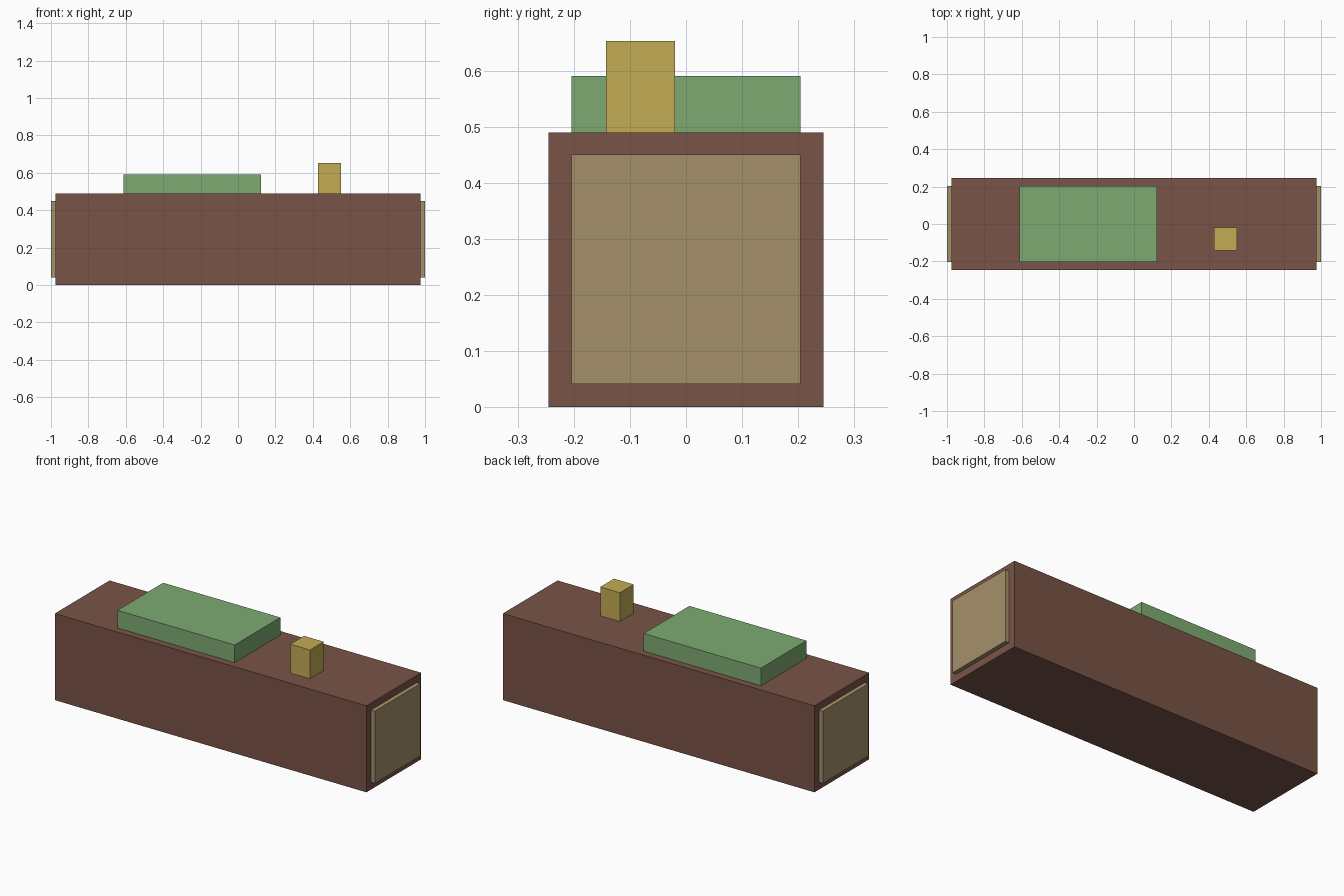
import bpy
from mathutils import Vector

if "Cube" in bpy.data.objects:
    bpy.data.objects.remove(bpy.data.objects["Cube"], do_unlink=True)


def material(name, rgb):
    """Flat material from 0-255 sRGB values."""
    def linear(c):
        c /= 255
        return c / 12.92 if c <= 0.04 else ((c + 0.055) / 1.055) ** 2.4
    colour = (*map(linear, rgb), 1)
    mat = bpy.data.materials.new(name)
    mat.use_nodes = True
    mat.diffuse_color = colour
    mat.node_tree.nodes["Principled BSDF"].inputs["Base Color"].default_value = colour
    return mat


def box(name, low, high, mat):
    """Box between two opposite corners."""
    low, high = Vector(low), Vector(high)
    bpy.ops.mesh.primitive_cube_add(size=1, location=(low + high) / 2)
    obj = bpy.context.object
    obj.name = name
    obj.scale = high - low
    bpy.ops.object.transform_apply(location=False, rotation=False, scale=True)
    obj.data.materials.append(mat)
    return obj


brown = material("brown", (121, 84, 71))
tan = material("tan", (166, 144, 108))
green = material("green", (126, 170, 114))
gold = material("gold", (194, 172, 84))

# Long main body
box("body", (-0.976, -0.245, 0), (0.976, 0.245, 0.49), brown)

# Raised panel at each end
for name, side in (("left_end_panel", 1), ("right_end_panel", -1)):
    inner, outer = sorted((side * 0.95, side))
    box(name, (inner, -0.204, 0.041), (outer, 0.204, 0.45), tan)

# Top slab and small post
box("top_slab", (-0.612, -0.204, 0.49), (0.122, 0.204, 0.59), green)
box("top_post", (0.428, -0.143, 0.49), (0.551, -0.02, 0.653), gold)
